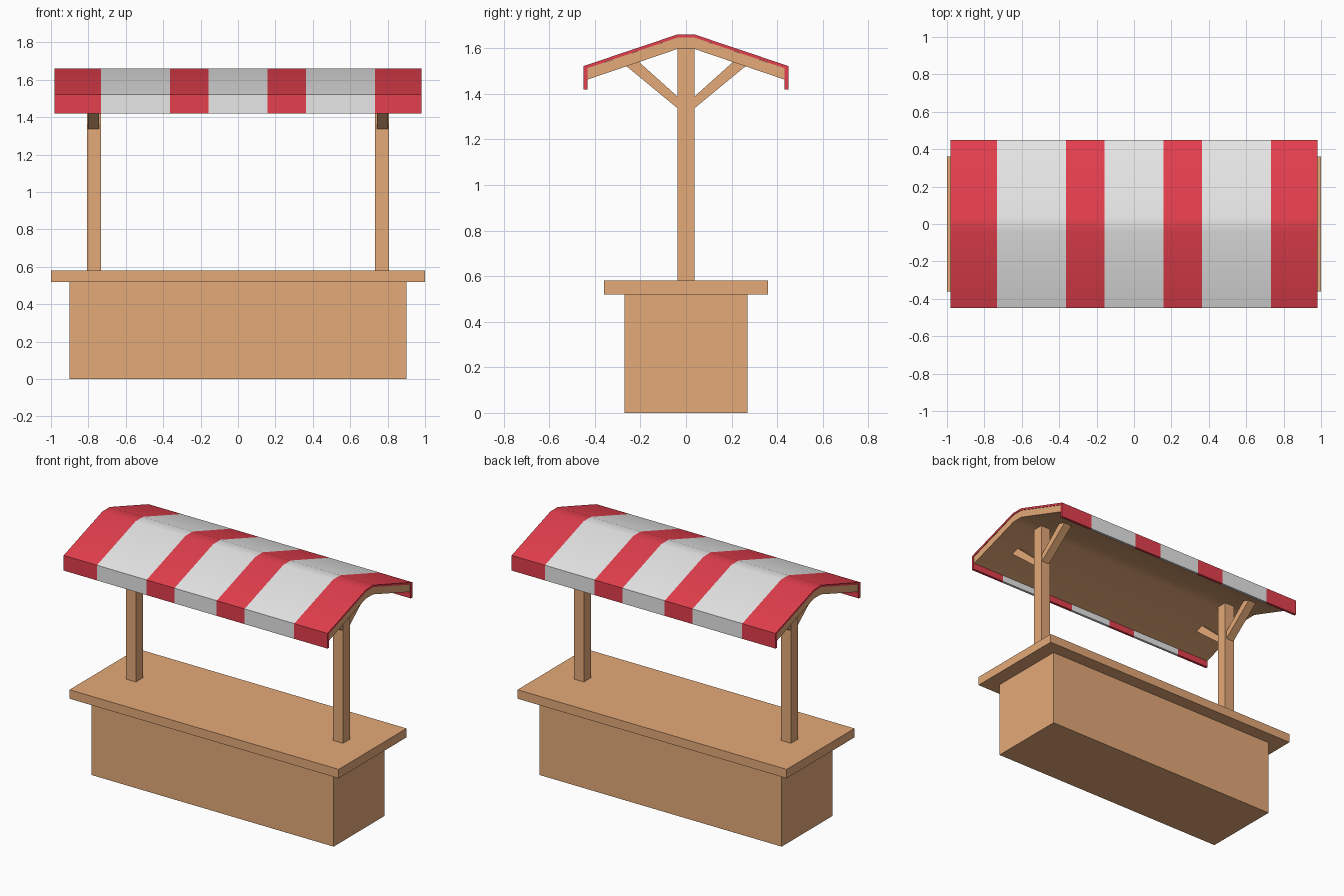
import bpy, bmesh, math

if "Cube" in bpy.data.objects:
    bpy.data.objects.remove(bpy.data.objects["Cube"])


def material(name, rgb):
    m = bpy.data.materials.new(name)
    m.diffuse_color = (*rgb, 1)
    m.use_nodes = True
    m.node_tree.nodes["Principled BSDF"].inputs["Base Color"].default_value = m.diffuse_color
    return m


WOOD = material("warm_wood", (0.78, 0.40, 0.19))
RED = material("canopy_red", (0.78, 0.05, 0.075))
WHITE = material("canopy_white", (0.80, 0.80, 0.80))


def prism(name, profile, xs, mats, smooth=False):
    """Sweep a (y, z) profile through the x stations; bands alternate materials."""
    bm = bmesh.new()
    rings = [[bm.verts.new((x, y, z)) for y, z in profile] for x in xs]
    n = len(profile)
    for i in range(len(xs) - 1):
        for j in range(n):
            k = (j + 1) % n
            f = bm.faces.new((rings[i][j], rings[i][k], rings[i + 1][k], rings[i + 1][j]))
            f.material_index = i % len(mats)
    bm.faces.new(rings[0])
    bm.faces.new(rings[-1])
    bmesh.ops.recalc_face_normals(bm, faces=bm.faces)
    me = bpy.data.meshes.new(name)
    bm.to_mesh(me)
    bm.free()
    for m in mats:
        me.materials.append(m)
    ob = bpy.data.objects.new(name, me)
    bpy.context.collection.objects.link(ob)
    if smooth:
        bpy.ops.object.select_all(action='DESELECT')
        ob.select_set(True)
        bpy.context.view_layer.objects.active = ob
        bpy.ops.object.shade_smooth_by_angle(angle=math.radians(30))
    return ob


def box(name, x0, x1, hy, z0, z1):
    return prism(name, [(-hy, z0), (hy, z0), (hy, z1), (-hy, z1)], [x0, x1], [WOOD])


def mirrored(half):
    """Complete a right-hand open profile (centre to edge) with its mirror image."""
    return [(-y, z) for y, z in reversed(half)] + half


# stand and counter
box("stand_body", -0.90, 0.90, 0.27, 0, 0.52)
box("counter_top", -1.0, 1.0, 0.36, 0.52, 0.58)

# posts and diagonal braces
for s, side in ((-1, "left"), (1, "right")):
    box(side + "_post", s * 0.77 - 0.037, s * 0.77 + 0.037, 0.037, 0.58, 1.60)
    for t, end in ((-1, "front"), (1, "back")):
        prof = [(t * 0.03, 1.331), (t * 0.268, 1.527), (t * 0.212, 1.545), (t * 0.03, 1.382)]
        prism(f"{side}_{end}_brace", prof, [s * 0.772 - 0.029, s * 0.772 + 0.029], [WOOD])

# wooden roof slab under the cloth
roof_top = mirrored([(0.038, 1.647), (0.432, 1.513)])
roof_bottom = mirrored([(0.038, 1.597), (0.432, 1.463)])
prism("roof_slab", roof_top + roof_bottom[::-1], [-0.976, 0.976], [WOOD], True)

# striped cloth canopy with hanging valances
outer = mirrored([(0.04, 1.66), (0.45, 1.522), (0.45, 1.42)])
inner = mirrored([(0.038, 1.647), (0.433, 1.513), (0.433, 1.42)])
stripes = [-0.98, -0.733, -0.364, -0.157, 0.157, 0.364, 0.733, 0.98]
prism("striped_canopy", outer + inner[::-1], stripes, [RED, WHITE], True)
